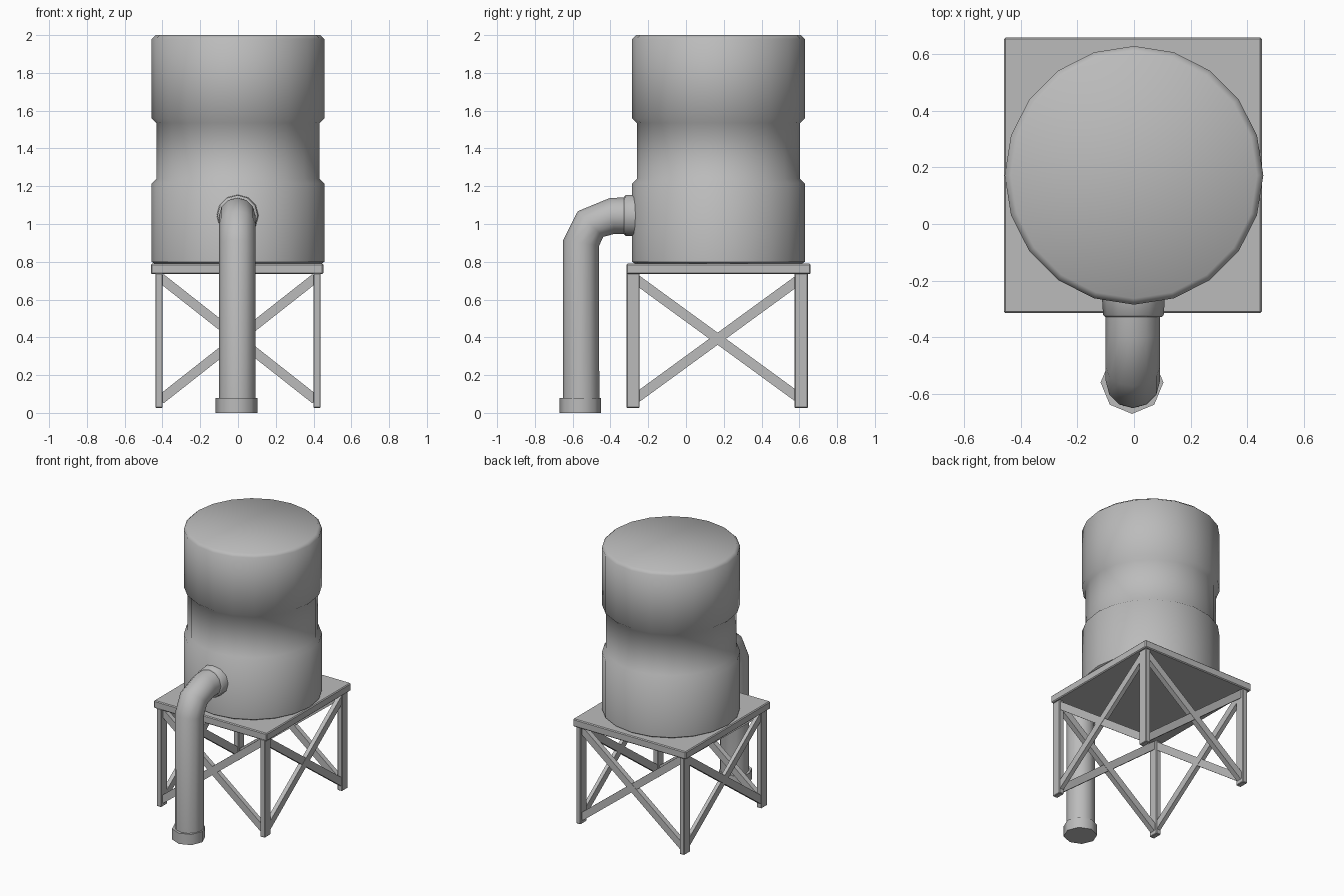
import bpy, bmesh, math
from mathutils import Vector

cube = bpy.data.objects.get("Cube")
if cube:
    bpy.data.objects.remove(cube, do_unlink=True)

grey = bpy.data.materials.new("plain grey")
grey.use_nodes = True
GREY = (0.5, 0.5, 0.5, 1)
grey.diffuse_color = GREY
grey.node_tree.nodes["Principled BSDF"].inputs["Base Color"].default_value = GREY


def finish(name, bm, smooth=None):
    bmesh.ops.recalc_face_normals(bm, faces=bm.faces)
    mesh = bpy.data.meshes.new(name)
    bm.to_mesh(mesh)
    bm.free()
    obj = bpy.data.objects.new(name, mesh)
    bpy.context.collection.objects.link(obj)
    mesh.materials.append(grey)
    if smooth:
        bpy.ops.object.select_all(action='DESELECT')
        obj.select_set(True)
        bpy.context.view_layer.objects.active = obj
        bpy.ops.object.shade_smooth_by_angle(angle=math.radians(smooth))
    return obj


def skin(name, rings, smooth):
    """Closed tube through a list of equally sized rings of points."""
    bm = bmesh.new()
    loops = [[bm.verts.new(p) for p in ring] for ring in rings]
    n = len(loops[0])
    for a, b in zip(loops, loops[1:]):
        for i in range(n):
            j = (i + 1) % n
            bm.faces.new((a[i], a[j], b[j], b[i]))
    bm.faces.new(loops[0])
    bm.faces.new(loops[-1])
    return finish(name, bm, smooth)


def ring(centre, direction, radius, sides):
    """Circle of points around a direction lying in the yz plane."""
    d = Vector(direction).normalized()
    u = Vector((1, 0, 0))
    v = d.cross(u)
    return [Vector(centre) + radius * (math.cos(t) * u + math.sin(t) * v)
            for t in (math.tau * i / sides for i in range(sides))]


def box(name, centre, size, bevel=0.0):
    bm = bmesh.new()
    bmesh.ops.create_cube(bm, size=1)
    for v in bm.verts:
        v.co = Vector(centre) + v.co * Vector(size)
    if bevel:
        bmesh.ops.bevel(bm, geom=bm.edges[:], offset=bevel, segments=1, affect='EDGES')
    return finish(name, bm)


def brace(name, start, end, normal, width, depth):
    """Flat bar between two points, lying in the plane of a side."""
    a, b, n = Vector(start), Vector(end), Vector(normal)
    side = (b - a).cross(n).normalized() * width / 2
    n = n * depth / 2
    return skin(name, [[p + side + n, p - side + n, p - side - n, p + side - n]
                       for p in (a, b)], None)


# Tank with raised lower and upper bands
UP = (0, 0, 1)
MID = 0.172
profile = [(0.435, 0.785), (0.457, 0.80), (0.457, 1.215), (0.432, 1.24),
           (0.432, 1.535), (0.457, 1.56), (0.457, 1.98), (0.435, 2.0)]
skin("tank", [ring((0, MID, z), UP, r, 20) for r, z in profile], 50)

# Platform
box("platform", (-0.004, MID, 0.762), (0.912, 0.974, 0.056), 0.006)

# Legs and crossed braces
TOP, LOW = 0.715, 0.07
for sx, side in ((-1, "right"), (1, "left")):
    x = sx * 0.418
    for y, end in ((-0.28, "front"), (0.61, "back")):
        box(f"{end}_{side}_leg", (x, y, 0.383), (0.038, 0.07, 0.714), 0.004)
    for i, (y0, y1) in enumerate(((-0.275, 0.61), (0.61, -0.275))):
        brace(f"{side}_brace_{i + 1}", (x, y0, TOP), (x, y1, LOW), (1, 0, 0), 0.052, 0.026 + 0.004 * i)
for y, end in ((-0.28, "front"), (0.61, "back")):
    for i, s in enumerate((-1, 1)):
        brace(f"{end}_brace_{i + 1}", (s * 0.41, y, TOP), (-s * 0.41, y, LOW), (0, 1, 0), 0.05, 0.034 + 0.004 * i)

# Bent drain pipe
path = [((-0.555, 0.0), (0, 1)), ((-0.555, 0.9), (0.15, 1)),
        ((-0.505, 1.0), (1, 1)), ((-0.39, 1.043), (1, 0.12)), ((-0.25, 1.045), (1, 0))]
skin("drain_pipe", [ring((-0.004, y, z), (0, dy, dz), 0.096, 12)
                    for (y, z), (dy, dz) in path], 50)

# Collars at the foot and at the tank
skin("foot_collar", [ring((-0.007, -0.56, z), UP, 0.111, 8) for z in (0, 0.078)], 50)
skin("tank_collar", [ring((-0.002, y, 1.045), (0, 1, 0), r, 12)
                     for y, r in ((-0.328, 0.1), (-0.322, 0.107), (-0.25, 0.112))], 50)
